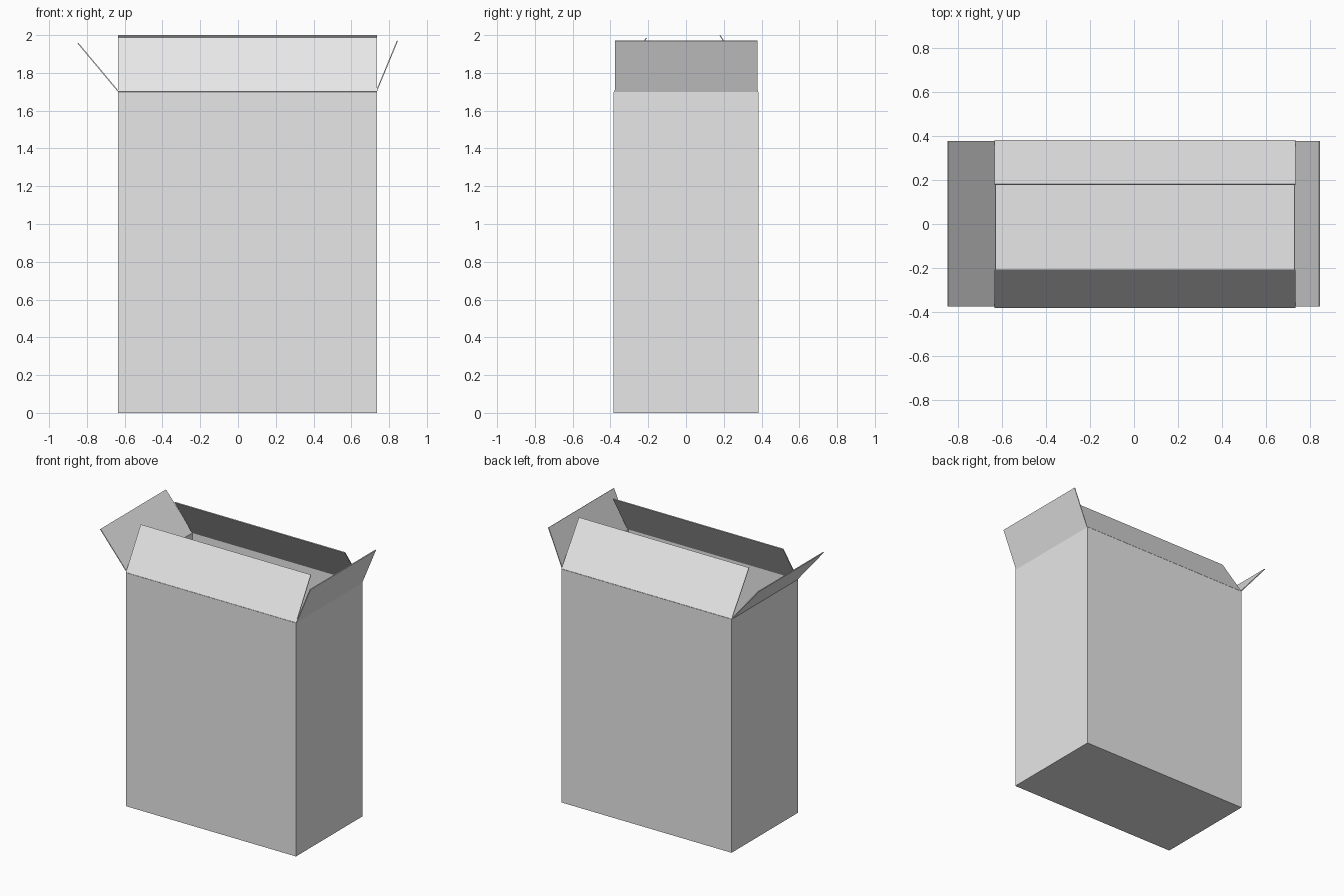
import bpy
import bmesh

if "Cube" in bpy.data.objects:
    bpy.data.objects.remove(bpy.data.objects["Cube"], do_unlink=True)

# Carton extents and sheet thickness
X0, X1 = -0.635, 0.735
Y0, Y1 = -0.383, 0.383
RIM = 1.70
SHEET = 0.006

card = bpy.data.materials.new("grey_cardboard")
card.use_nodes = True
GREY = (0.8, 0.8, 0.8, 1.0)
card.diffuse_color = GREY
card.node_tree.nodes["Principled BSDF"].inputs["Base Color"].default_value = GREY


def sheet_object(name, bm, offset):
    """Turn a surface into a thin sheet of card."""
    mesh = bpy.data.meshes.new(name)
    bm.to_mesh(mesh)
    bm.free()
    mesh.materials.append(card)
    obj = bpy.data.objects.new(name, mesh)
    bpy.context.collection.objects.link(obj)
    mod = obj.modifiers.new("card_thickness", "SOLIDIFY")
    mod.thickness = SHEET
    mod.offset = offset
    mod.use_even_offset = True
    return obj


def flap(name, hinge_a, hinge_b, lean, top):
    """Quad hinged on the rim, leaning by (dx, dy) and ending at height top."""
    bm = bmesh.new()
    low = [(*hinge_a, RIM), (*hinge_b, RIM)]
    high = [(x + lean[0], y + lean[1], top) for x, y, _ in reversed(low)]
    bm.faces.new([bm.verts.new(p) for p in low + high])
    sheet_object(name, bm, 0)


# Open-topped carton: four walls and a floor
bm = bmesh.new()
bmesh.ops.create_cube(bm, size=1)
for v in bm.verts:
    v.co.x = X1 if v.co.x > 0 else X0
    v.co.y = Y1 if v.co.y > 0 else Y0
    v.co.z = RIM if v.co.z > 0 else 0
lid = [f for f in bm.faces if f.normal.z > 0.5]
bmesh.ops.delete(bm, geom=lid, context="FACES_ONLY")
sheet_object("carton_body", bm, -1)

# Long flaps lean inwards, short flaps splay outwards
T = SHEET / 2
flap("front_flap", (X0, Y0 + T), (X1, Y0 + T), (0, 0.17), 1.985)
flap("back_flap", (X1, Y1 - T), (X0, Y1 - T), (0, -0.20), 1.998)
flap("left_flap", (X1 - T, -0.375), (X1 - T, 0.378), (0.112, 0), 1.97)
flap("right_flap", (X0 + T, 0.378), (X0 + T, -0.375), (-0.215, 0), 1.957)
